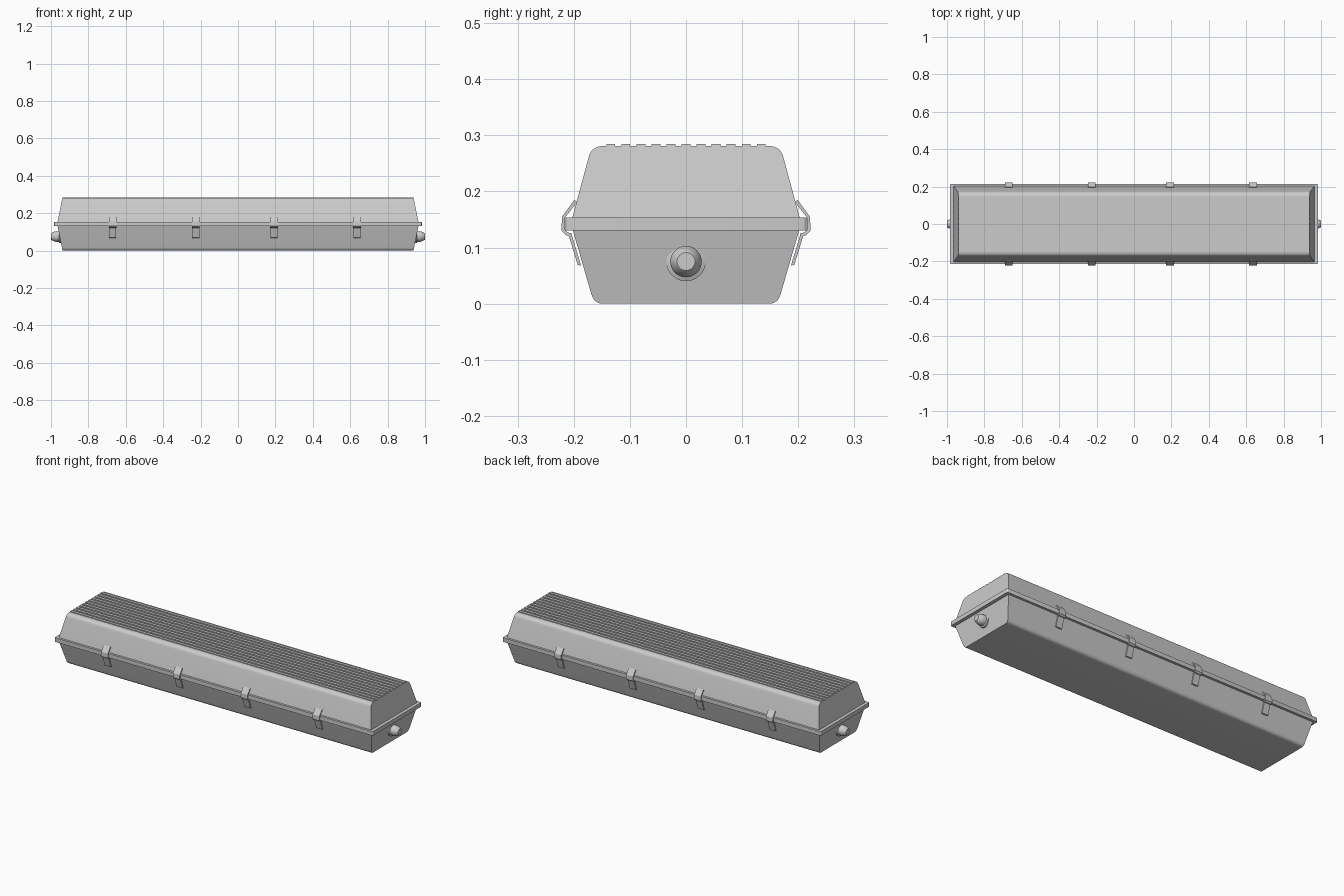
import bpy, bmesh, math
from mathutils import Matrix

if "Cube" in bpy.data.objects:
    bpy.data.objects.remove(bpy.data.objects["Cube"])


def finish(name, bm, angle=30):
    bmesh.ops.recalc_face_normals(bm, faces=bm.faces)
    me = bpy.data.meshes.new(name)
    bm.to_mesh(me)
    bm.free()
    ob = bpy.data.objects.new(name, me)
    bpy.context.collection.objects.link(ob)
    bpy.context.view_layer.objects.active = ob
    ob.select_set(True)
    bpy.ops.object.shade_smooth_by_angle(angle=math.radians(angle))
    ob.select_set(False)
    return ob


def extrude_x(bm, profile, x0, x1):
    """Sweep a closed (y, z) profile along x; x0 and x1 are functions of z."""
    a = [bm.verts.new((x0(z), y, z)) for y, z in profile]
    b = [bm.verts.new((x1(z), y, z)) for y, z in profile]
    n = len(profile)
    for i in range(n):
        j = (i + 1) % n
        bm.faces.new((a[i], a[j], b[j], b[i]))
    bm.faces.new(a)
    bm.faces.new(b[::-1])


def corner(p, c, q, steps=7):
    """Rounded corner from p to q, pulled towards c."""
    ts = [i / steps for i in range(steps + 1)]
    return [tuple((1 - t) ** 2 * p[k] + 2 * t * (1 - t) * c[k] + t * t * q[k] for k in (0, 1)) for t in ts]


def housing(name, half, z_rim, z_far):
    """Mirror a half profile (rim to crown) and sweep it with sloping ends."""
    profile = half + [(-y, z) for y, z in reversed(half)]

    def end(z):
        return 0.965 - 0.027 * (z - z_rim) / (z_far - z_rim)
    bm = bmesh.new()
    extrude_x(bm, profile, lambda z: -end(z), end)
    return finish(name, bm)


# Lower tray
tray = [(0.202, 0.132)] + corner((0.169, 0.018), (0.164, 0.0), (0.148, 0.0))
housing("base_tray", tray, 0.132, 0.0)

# Diffuser cover with eleven lengthwise ribs on top
cover = [(0.203, 0.152)] + corner((0.173, 0.263), (0.168, 0.281), (0.146, 0.281))
for i in range(5, 0, -1):
    y = i * 0.0268
    cover += [(y + 0.0078, 0.281), (y + 0.0078, 0.285), (y - 0.0078, 0.285), (y - 0.0078, 0.281)]
cover += [(0.0078, 0.281), (0.0078, 0.285)]
housing("diffuser_cover", cover, 0.152, 0.285)

# Sealing rim between the two halves
bm = bmesh.new()
bmesh.ops.create_cube(bm, size=1, matrix=Matrix.Translation((0, 0, 0.142)) @ Matrix.Diagonal((1.966, 0.43, 0.023, 1)))
upright = [e for e in bm.edges if abs(e.verts[0].co.z - e.verts[1].co.z) > 0.01]
bmesh.ops.bevel(bm, geom=upright, offset=0.006, segments=4, profile=0.5, affect='EDGES')
finish("sealing_rim", bm)

# Spring clips: bent strap over the rim, with a lever below
strap = [(0.199, 0.185), (0.221, 0.155), (0.222, 0.130), (0.214, 0.122), (0.203, 0.121),
         (0.203, 0.125), (0.211, 0.127), (0.216, 0.132), (0.216, 0.153), (0.194, 0.181)]
lever = [(0.204, 0.124), (0.210, 0.124), (0.193, 0.069), (0.187, 0.068)]
for n, cx in enumerate((-0.67, -0.226, 0.193, 0.637), 1):
    for side, label in ((-1, "front"), (1, "back")):
        bm = bmesh.new()
        for prof, w in ((strap, 0.021), (lever, 0.019)):
            extrude_x(bm, [(side * y, z) for y, z in prof], lambda z: cx - w, lambda z: cx + w)
        finish(f"clip_{label}_{n}", bm)

# Cable glands: turned profile (x, radius) around the x axis, one per end
gland = [(0.94, 0.035), (0.955, 0.035), (0.958, 0.028), (0.976, 0.028),
         (0.982, 0.026), (0.997, 0.019), (1.0, 0.016)]
SIDES = 32
for side, label in ((-1, "left"), (1, "right")):
    bm = bmesh.new()
    rings = []
    for x, r in gland:
        rings.append([bm.verts.new((side * x, r * math.cos(2 * math.pi * k / SIDES),
                                    0.075 + r * math.sin(2 * math.pi * k / SIDES))) for k in range(SIDES)])
    for a, b in zip(rings, rings[1:]):
        for k in range(SIDES):
            j = (k + 1) % SIDES
            bm.faces.new((a[k], a[j], b[j], b[k]))
    bm.faces.new(rings[0])
    bm.faces.new(rings[-1])
    finish(f"cable_gland_{label}", bm)
